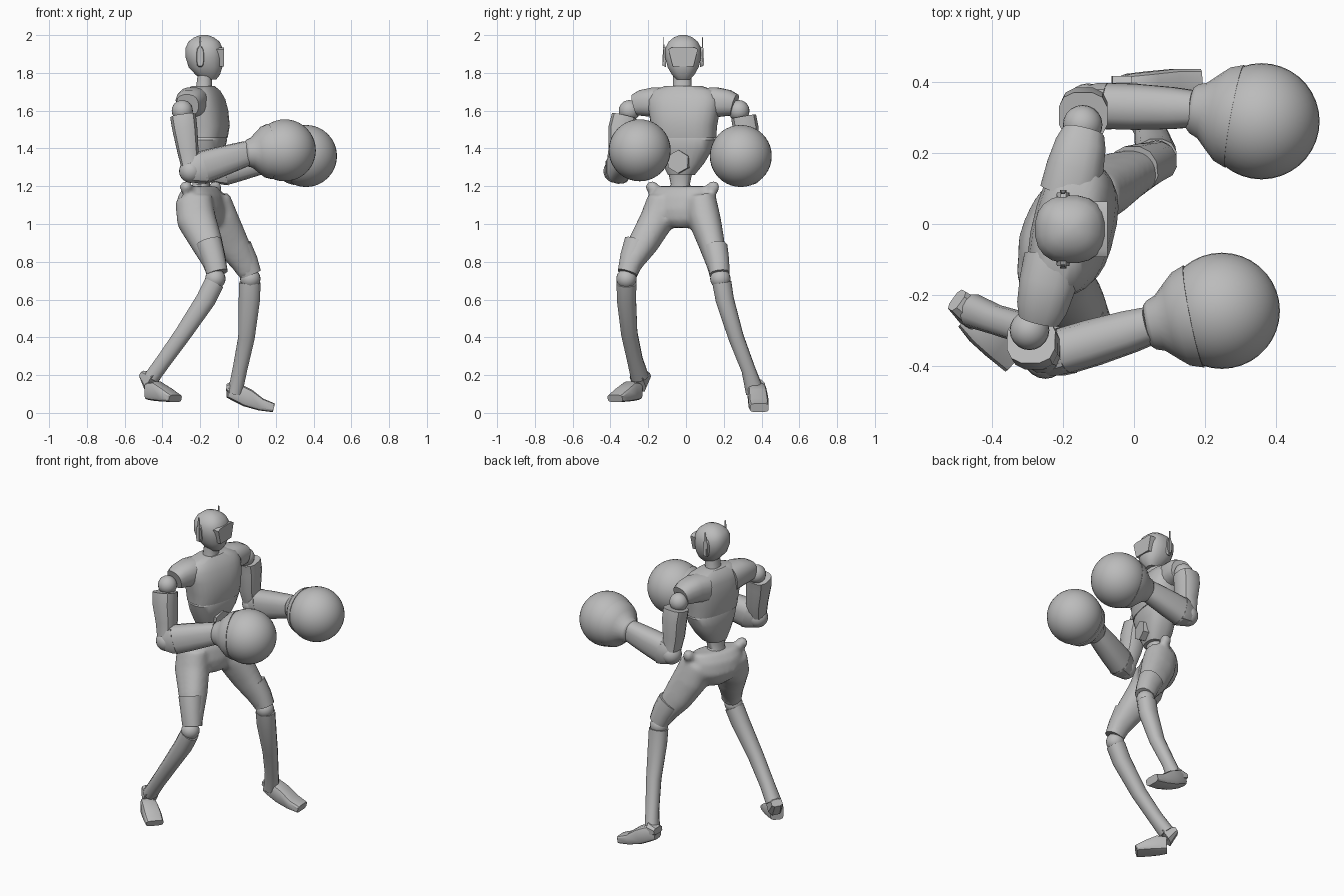
import bpy, bmesh, math
from mathutils import Vector, Matrix

cube = bpy.data.objects.get("Cube")
if cube:
    bpy.data.objects.remove(cube, do_unlink=True)

grey = bpy.data.materials.new("plain_grey")
grey.use_nodes = True
grey.diffuse_color = (0.5, 0.5, 0.5, 1)
grey.node_tree.nodes["Principled BSDF"].inputs["Base Color"].default_value = (0.5, 0.5, 0.5, 1)

Y = Vector((0, 1, 0))
UP = Vector((0, 0, 1))
CHEST_SIDE = Vector((0.23, 0.97, 0)).normalized()
HIP_SIDE = Vector((0.41, 0.91, 0)).normalized()


def finish(name, bm, angle=35):
    bmesh.ops.recalc_face_normals(bm, faces=bm.faces)
    mesh = bpy.data.meshes.new(name)
    bm.to_mesh(mesh)
    bm.free()
    mesh.materials.append(grey)
    obj = bpy.data.objects.new(name, mesh)
    bpy.context.collection.objects.link(obj)
    bpy.ops.object.select_all(action='DESELECT')
    obj.select_set(True)
    bpy.context.view_layer.objects.active = obj
    bpy.ops.object.shade_smooth_by_angle(angle=math.radians(angle))
    return obj


def loft(name, rings, side=Y, n=16, p=2.3, axis=None, angle=35):
    """Skin rings (x, y, z, half width along side, half depth)."""
    bm = bmesh.new()
    mids = [Vector(r[:3]) for r in rings]
    loops = []
    for i, (mid, ring) in enumerate(zip(mids, rings)):
        t = axis or (mids[min(i + 1, len(mids) - 1)] - mids[max(i - 1, 0)]).normalized()
        u = (side - t * side.dot(t)).normalized()
        v = t.cross(u)
        loop = []
        for k in range(n):
            ang = math.tau * (k + 0.5) / n
            c, s = math.cos(ang), math.sin(ang)
            c = math.copysign(abs(c) ** (2 / p), c)
            s = math.copysign(abs(s) ** (2 / p), s)
            loop.append(bm.verts.new(mid + u * c * ring[3] + v * s * ring[4]))
        loops.append(loop)
    for a, b in zip(loops, loops[1:]):
        for k in range(n):
            bm.faces.new((a[k], a[(k + 1) % n], b[(k + 1) % n], b[k]))
    bm.faces.new(loops[0])
    bm.faces.new(loops[-1])
    return finish(name, bm, angle)


def ball(name, centre, r, seg=20):
    bm = bmesh.new()
    bmesh.ops.create_uvsphere(bm, u_segments=seg, v_segments=seg // 2 + 2, radius=r,
                              matrix=Matrix.Translation(centre))
    return finish(name, bm, 60)


def plate(name, centre, outline, side, depth):
    """Prism from a (side, up) outline, extruded forward from its centre."""
    bm = bmesh.new()
    fwd = side.cross(UP)
    c = Vector(centre)
    face = bm.faces.new([bm.verts.new(c + side * a + UP * b) for a, b in outline])
    new = bmesh.ops.extrude_face_region(bm, geom=[face])["geom"]
    bmesh.ops.translate(bm, vec=fwd * depth, verts=[g for g in new if isinstance(g, bmesh.types.BMVert)])
    return finish(name, bm)


# Head, visor, ears and neck
loft("head", [(-.155, -.015, 1.765, .035, .04), (-.16, -.015, 1.79, .06, .065),
              (-.172, -.015, 1.83, .083, .09), (-.178, -.015, 1.88, .096, .1),
              (-.18, -.015, 1.93, .096, .1), (-.18, -.015, 1.965, .078, .083),
              (-.18, -.015, 1.988, .05, .053), (-.18, -.015, 2.0, .018, .02)], p=2.4, n=20, axis=UP)
plate("visor", (-.13, -.015, 1.885),
      [(-.078, .04), (-.06, .05), (.06, .05), (.078, .04), (.055, -.05), (-.055, -.05)], Y, .055)
for s, label in ((1, "left"), (-1, "right")):
    y = -.015 + s * .09
    loft(label + "_ear", [(-.2, y, 1.885, .02, .056), (-.2, y + s * .014, 1.885, .018, .05)],
         side=Vector((1, 0, 0)), n=12, p=3)
    loft(label + "_antenna", [(-.2, y + s * .015, 1.84, .008, .012),
                              (-.2, y + s * .012, 1.99, .002, .005)], n=4)
loft("neck", [(-.18, -.02, 1.69, .06, .055), (-.18, -.02, 1.73, .05, .042),
              (-.175, -.02, 1.8, .048, .038)], axis=UP)

# Chest, abdomen and waist
loft("chest", [(-.17, -.01, 1.455, .17, .105), (-.17, -.01, 1.52, .175, .117),
               (-.175, -.01, 1.6, .19, .112), (-.18, -.01, 1.66, .195, .1),
               (-.185, -.01, 1.705, .17, .08), (-.185, -.015, 1.73, .1, .055)],
     CHEST_SIDE, n=24, p=2.6, axis=UP)
loft("abdomen", [(-.17, -.01, 1.465, .155, .098), (-.17, -.01, 1.445, .165, .103),
                 (-.175, -.01, 1.39, .148, .096), (-.18, -.015, 1.32, .11, .085),
                 (-.185, -.025, 1.26, .07, .065)], CHEST_SIDE, n=24, p=2.6, axis=UP)
loft("waist", [(-.19, -.03, 1.28, .065, .055), (-.195, -.03, 1.21, .05, .045),
               (-.2, -.03, 1.15, .08, .06)], CHEST_SIDE, axis=UP)
hexagon = [(.062 * math.cos(k * math.pi / 3 + .5), .062 * math.sin(k * math.pi / 3 + .5)) for k in range(6)]
plate("belly_plate", (-.13, -.03, 1.33), hexagon, CHEST_SIDE, .055)

# Shoulder caps reach outwards from the chest
for s, label in ((1, "left"), (-1, "right")):
    rings = []
    for reach, z, width, height in ((.1, 1.635, .085, .085), (.17, 1.645, .082, .08),
                                    (.235, 1.64, .073, .07), (.27, 1.63, .06, .058)):
        q = Vector((-.205, -.005, z)) + CHEST_SIDE * s * reach
        rings.append((*q, width, height))
    loft(label + "_shoulder_cap", rings, side=CHEST_SIDE.cross(UP), p=2.5)

# Arms: shoulder, elbow, wrist and glove positions
arms = {"left": ((-.145, .28, 1.6), (-.13, .335, 1.28), (.17, .325, 1.345), (.36, .29, 1.36)),
        "right": ((-.295, -.3, 1.6), (-.25, -.375, 1.28), (.05, -.285, 1.375), (.248, -.245, 1.39))}
for label, points in arms.items():
    shoulder, elbow, wrist, glove = map(Vector, points)
    out = Vector((0, math.copysign(.02, shoulder.y), 0))
    ball(label + "_shoulder_joint", shoulder, .056)
    arm = elbow - shoulder
    top = shoulder + out
    loft(label + "_upper_arm", [(*(top + arm * .1), .068, .07), (*(top + arm * .3), .07, .068),
                                (*(shoulder + arm * .65), .063, .058),
                                (*(shoulder + arm * .98), .052, .046)], n=12, p=2.8)
    ball(label + "_elbow_joint", elbow, .062)
    fore = wrist - elbow
    loft(label + "_elbow_guard", [(*(elbow + fore * -.06), .05, .055), (*(elbow + fore * .1), .066, .08),
                                  (*(elbow + fore * .2), .068, .09)], n=10, p=2.8)
    loft(label + "_forearm", [(*(elbow + fore * .17), .066, .088), (*(elbow + fore * .45), .066, .082),
                              (*(elbow + fore * .8), .06, .072), (*wrist, .053, .066)], n=14, p=2.6)
    cuff = glove - wrist
    loft(label + "_glove_cuff", [(*(wrist + cuff * k), r, r) for k, r in
                                 ((-.06, .06), (0, .071), (.12, .08), (.28, .11), (.42, .135), (.6, .148))],
         n=24, p=2, angle=50)
    ball(label + "_glove", glove, .164, 36)

# Hips and thighs fused into one smooth shell
hips = [loft("pelvis", [(-.195, -.02, 1.2, .15, .065), (-.2, -.02, 1.15, .165, .1),
                        (-.2, -.02, 1.08, .165, .115), (-.19, -.02, 1.02, .12, .1),
                        (-.18, -.015, .98, .06, .06)], HIP_SIDE, n=24, p=2.3, axis=UP),
        loft("left_thigh", [(-.14, .08, 1.13, .08, .1), (-.1, .1, 1.02, .085, .105),
                            (-.035, .135, .9, .07, .092), (.03, .16, .8, .056, .07),
                            (.062, .175, .74, .052, .06)]),
        loft("right_thigh", [(-.235, -.12, 1.13, .085, .1), (-.22, -.155, 1.02, .09, .105),
                             (-.165, -.225, .9, .08, .085), (-.125, -.285, .8, .06, .065),
                             (-.11, -.31, .74, .052, .058)])]
for name, y, x in (("left_hip_point", .145, -.12), ("right_hip_point", -.18, -.275)):
    hips.append(ball(name, (x, y, 1.195), .035))
bpy.ops.object.select_all(action='DESELECT')
for obj in hips:
    obj.select_set(True)
bpy.context.view_layer.objects.active = hips[0]
bpy.ops.object.join()
shell = bpy.context.active_object
shell.name = "hips_and_thighs"
remesh = shell.modifiers.new("fuse", 'REMESH')
remesh.mode = 'VOXEL'
remesh.voxel_size = .014
soften = shell.modifiers.new("soften", 'SMOOTH')
soften.iterations = 6
for mod in ("fuse", "soften"):
    bpy.ops.object.modifier_apply(modifier=mod)
bpy.ops.object.shade_smooth()

# Knees and shins
loft("left_thigh_guard", [(0, .155, .87, .067, .078), (.04, .17, .8, .06, .068), (.066, .178, .735, .055, .06)], n=12)
loft("right_thigh_guard", [(-.155, -.255, .9, .074, .072), (-.13, -.285, .82, .066, .064),
                           (-.11, -.31, .74, .054, .058)], n=12)
ball("left_knee", (.065, .182, .71), .054)
ball("right_knee", (-.12, -.315, .71), .054)
loft("left_shin", [(.063, .19, .69, .052, .058), (.06, .205, .6, .05, .058), (.045, .265, .4, .042, .045),
                   (.01, .33, .23, .038, .04), (-.015, .365, .11, .05, .04)], n=12)
loft("right_shin", [(-.125, -.315, .69, .054, .054), (-.17, -.315, .6, .052, .054),
                    (-.29, -.3, .42, .044, .046), (-.39, -.27, .28, .042, .042),
                    (-.455, -.245, .19, .048, .042)], n=12)

# Feet with raised heels
loft("left_foot", [(-.055, .37, .115, .04, .035), (-.01, .375, .11, .05, .05), (.05, .38, .08, .052, .05),
                   (.12, .385, .045, .054, .034), (.188, .388, .027, .05, .024)], n=12, p=4)
loft("right_foot", [(-.47, -.26, .115, .04, .045), (-.43, -.295, .115, .05, .052),
                    (-.38, -.335, .095, .054, .037), (-.332, -.376, .076, .052, .02)],
     side=Vector((.63, .78, 0)), n=12, p=4)
loft("right_heel", [(-.5, -.215, .205, .035, .022), (-.45, -.255, .16, .045, .06)],
     side=Vector((.5, .86, 0)), n=8, p=3)
loft("left_heel", [(-.062, .375, .135, .045, .02), (-.01, .375, .13, .045, .05)], n=8, p=3)
